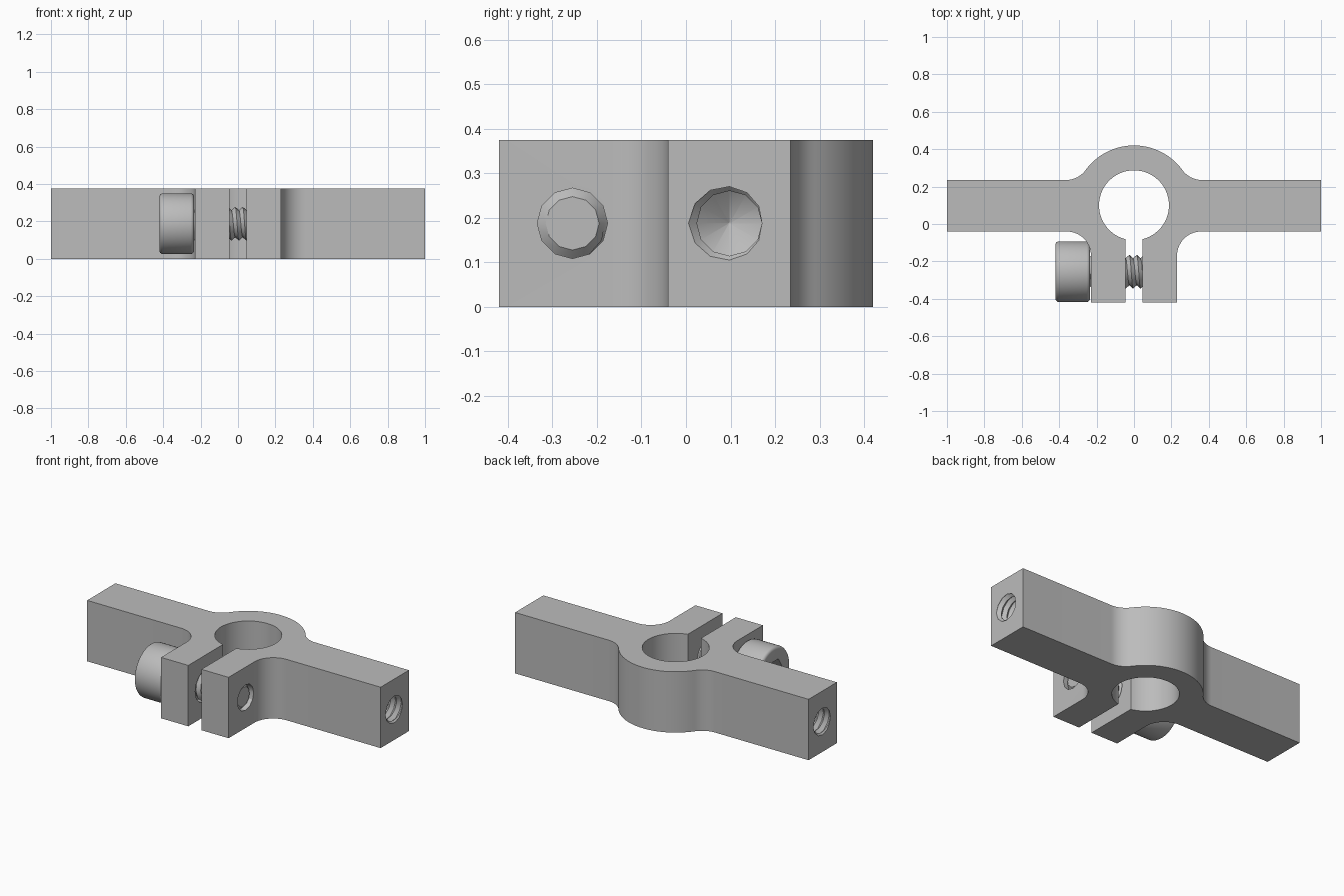
import bpy, bmesh
from math import sin, cos, pi, radians, degrees, asin, atan2, hypot
from mathutils import Matrix

if "Cube" in bpy.data.objects:
    bpy.data.objects.remove(bpy.data.objects["Cube"], do_unlink=True)

HEIGHT, MID = 0.375, 0.1875
RING_Y, RING_R, BORE_R = 0.1, 0.32, 0.187
ARM_FRONT, ARM_BACK, FILLET = -0.04, 0.235, 0.13
EAR_X, EAR_Y, SLOT_X = 0.23, -0.42, 0.045
SCREW_Y = -0.255

metal = bpy.data.materials.new("grey_metal")
metal.use_nodes = True
GREY = (0.5, 0.5, 0.5, 1)
metal.diffuse_color = GREY
metal.node_tree.nodes["Principled BSDF"].inputs["Base Color"].default_value = GREY


def finish(name, bm, matrix=None):
    bmesh.ops.recalc_face_normals(bm, faces=bm.faces)
    mesh = bpy.data.meshes.new(name)
    bm.to_mesh(mesh)
    bm.free()
    if matrix:
        mesh.transform(matrix)
    mesh.materials.append(metal)
    ob = bpy.data.objects.new(name, mesh)
    bpy.context.collection.objects.link(ob)
    return ob


def select(ob):
    bpy.ops.object.select_all(action='DESELECT')
    ob.select_set(True)
    bpy.context.view_layer.objects.active = ob


def smooth(ob, angle=30):
    select(ob)
    bpy.ops.object.shade_smooth_by_angle(angle=radians(angle))


def cut(ob, cutter):
    cutter.hide_render = True
    mod = ob.modifiers.new("cut", 'BOOLEAN')
    mod.operation, mod.solver, mod.object = 'DIFFERENCE', 'EXACT', cutter
    select(ob)
    bpy.ops.object.modifier_apply(modifier=mod.name)
    bpy.data.objects.remove(cutter, do_unlink=True)


def arc(cx, cy, r, a0, a1, n):
    steps = [radians(a0 + (a1 - a0) * i / n) for i in range(n + 1)]
    return [(cx + r * cos(a), cy + r * sin(a)) for a in steps]


def x_cylinder(name, r, x0, x1, y, sides, bevel=0):
    """Cylinder along x, with optionally rounded rims."""
    bm = bmesh.new()
    bmesh.ops.create_cone(bm, cap_ends=True, segments=sides, radius1=r,
                          radius2=r, depth=x1 - x0)
    if bevel:
        rims = [e for e in bm.edges if abs(e.verts[0].co.z - e.verts[1].co.z) < 1e-5]
        bmesh.ops.bevel(bm, geom=rims, offset=bevel, segments=4,
                        profile=0.5, affect='EDGES')
    place = Matrix.Translation(((x0 + x1) / 2, y, MID)) @ Matrix.Rotation(pi / 2, 4, 'Y')
    return finish(name, bm, place)


def threaded_rod(name, length, tip, tip_r, matrix, major=0.092, minor=0.073,
                 pitch=0.04, n=12):
    """Helical V thread along +x, ending in a tapered tip."""
    bm = bmesh.new()
    rows = []
    count = round(length / pitch * n)
    for i in range(count + 2):
        ring = []
        for j in range(n):
            phase = ((i - j) / n) % 1
            r = minor + (major - minor) * (1 - abs(2 * phase - 1))
            x = i * pitch / n
            if i == count + 1:
                r, x = tip_r, count * pitch / n + tip
            a = 2 * pi * j / n
            ring.append(bm.verts.new((x, r * cos(a), r * sin(a))))
        rows.append(ring)
    for a, b in zip(rows, rows[1:]):
        for j in range(n):
            k = (j + 1) % n
            # split along the helix so that the crests stay clean
            bm.faces.new((a[j], a[k], b[k]))
            bm.faces.new((a[j], b[k], b[j]))
    bm.faces.new(rows[0])
    bm.faces.new(rows[-1])
    return finish(name, bm, matrix)


# Clamp body: one outline with arms, ring, ears and the open bore
dy = ARM_BACK + FILLET - RING_Y
dx = ((RING_R + FILLET) ** 2 - dy ** 2) ** 0.5
meet = degrees(atan2(dy, dx))
half = [(SLOT_X, EAR_Y), (EAR_X, EAR_Y)]
half += arc(EAR_X + FILLET, ARM_FRONT - FILLET, FILLET, 180, 90, 14)
half += [(1, ARM_FRONT), (1, ARM_BACK)]
half += arc(dx, ARM_BACK + FILLET, FILLET, 270, 180 + meet, 10)
half += arc(0, RING_Y, RING_R, meet, 90, 16)[1:]
gap = degrees(asin(SLOT_X / BORE_R))
outline = half + [(-x, y) for x, y in reversed(half[:-1])]
outline += arc(0, RING_Y, BORE_R, -90 - gap, -450 + gap, 56)

bm = bmesh.new()
base = bm.faces.new([bm.verts.new((x, y, 0)) for x, y in outline])
up = bmesh.ops.extrude_face_region(bm, geom=[base], use_keep_orig=True)
bmesh.ops.translate(bm, vec=(0, 0, HEIGHT),
                    verts=[v for v in up["geom"] if isinstance(v, bmesh.types.BMVert)])
body = finish("clamp_body", bm)

# Tapped blind holes in the arm ends
for side, turn in ((1, pi), (-1, 0)):
    place = Matrix.Translation((side * 1.02, (ARM_FRONT + ARM_BACK) / 2, MID))
    cut(body, threaded_rod("hole_cutter", 0.4, 0.045, 0.002,
                           place @ Matrix.Rotation(turn, 4, 'Z')))

# Screw holes through the ears
cut(body, x_cylinder("clearance_cutter", 0.097, -0.3, 0, SCREW_Y, 32))
cut(body, x_cylinder("tapped_cutter", 0.079, 0, 0.3, SCREW_Y, 12))
smooth(body)

# Clamping screw: threaded shank and socket head
shank = threaded_rod("screw_shank", 0.44, 0.02, 0.06,
                     Matrix.Translation((-0.245, SCREW_Y, MID)), major=0.09)
smooth(shank)
head = x_cylinder("screw_head", 0.162, -0.42, -0.235, SCREW_Y, 48, 0.018)
cut(head, x_cylinder("socket_cutter", 0.09, -0.5, -0.32, SCREW_Y, 6))
smooth(head)
